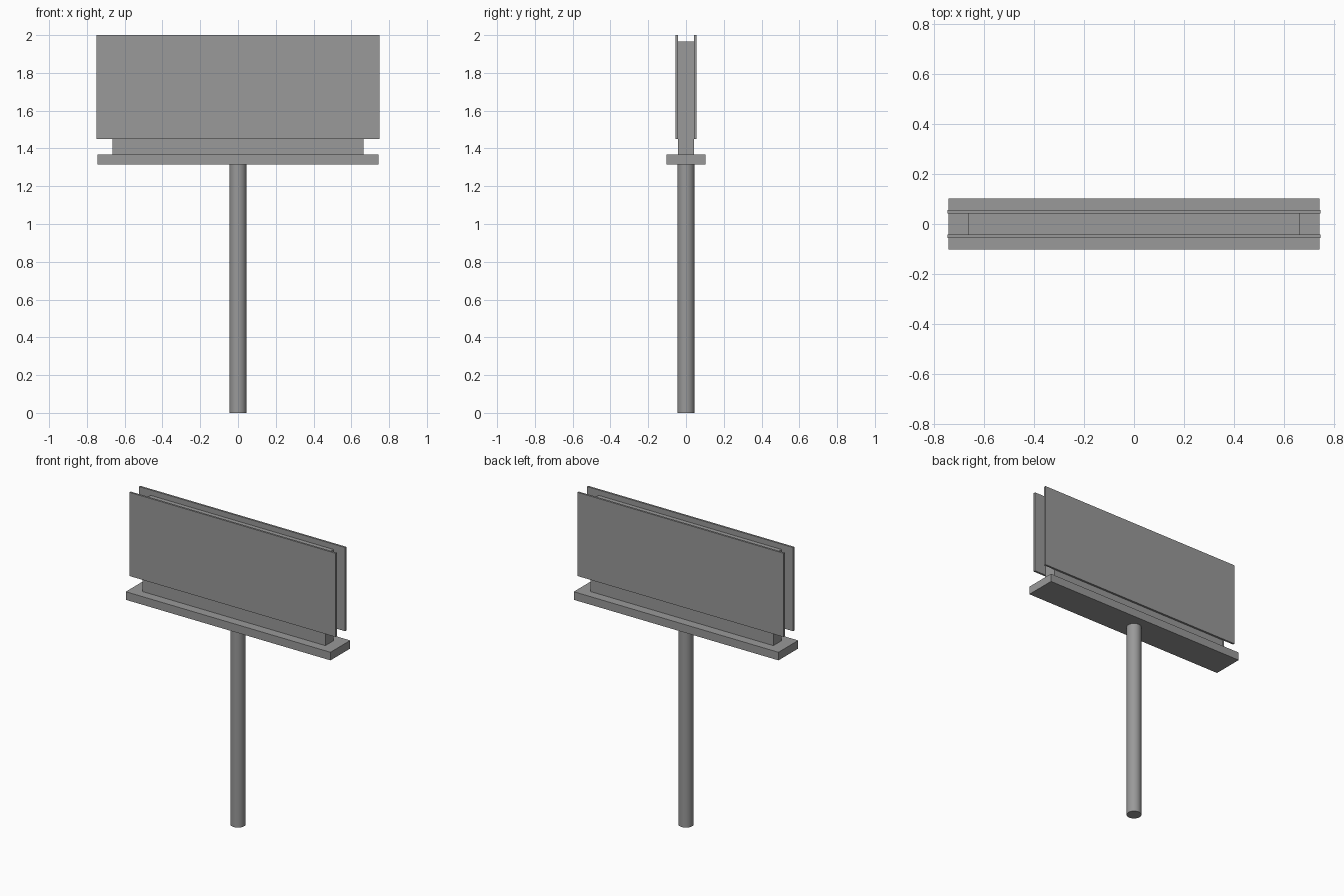
import bpy

cube = bpy.data.objects.get("Cube")
if cube:
    bpy.data.objects.remove(cube, do_unlink=True)

# Single flat grey
grey = bpy.data.materials.new("mid_grey")
grey.use_nodes = True
colour = (0.32, 0.32, 0.32, 1)
grey.diffuse_color = colour
grey.node_tree.nodes["Principled BSDF"].inputs["Base Color"].default_value = colour


def box(name, half_x, y0, y1, z0, z1):
    bpy.ops.mesh.primitive_cube_add(size=1, location=(0, (y0 + y1) / 2, (z0 + z1) / 2))
    obj = bpy.context.object
    obj.name = name
    obj.scale = (2 * half_x, y1 - y0, z1 - z0)
    bpy.ops.object.transform_apply(location=False, rotation=False, scale=True)
    obj.data.materials.append(grey)
    return obj


POLE_TOP, DECK_TOP = 1.314, 1.367
CORE_Y, PANEL_Y = 0.043, 0.056

# Round support pole
bpy.ops.mesh.primitive_cylinder_add(vertices=32, radius=0.045, depth=POLE_TOP,
                                    location=(0, 0, POLE_TOP / 2))
pole = bpy.context.object
pole.name = "pole"
pole.data.materials.append(grey)
bpy.ops.object.shade_smooth_by_angle()

# Walkway deck and the core that carries the panels
box("deck", 0.743, -0.102, 0.102, POLE_TOP, DECK_TOP)
box("core", 0.664, -CORE_Y, CORE_Y, DECK_TOP, 1.965)

# Thin display panels on both sides
box("front_panel", 0.748, -PANEL_Y, -CORE_Y, 1.451, 2.0)
box("back_panel", 0.748, CORE_Y, PANEL_Y, 1.451, 2.0)
